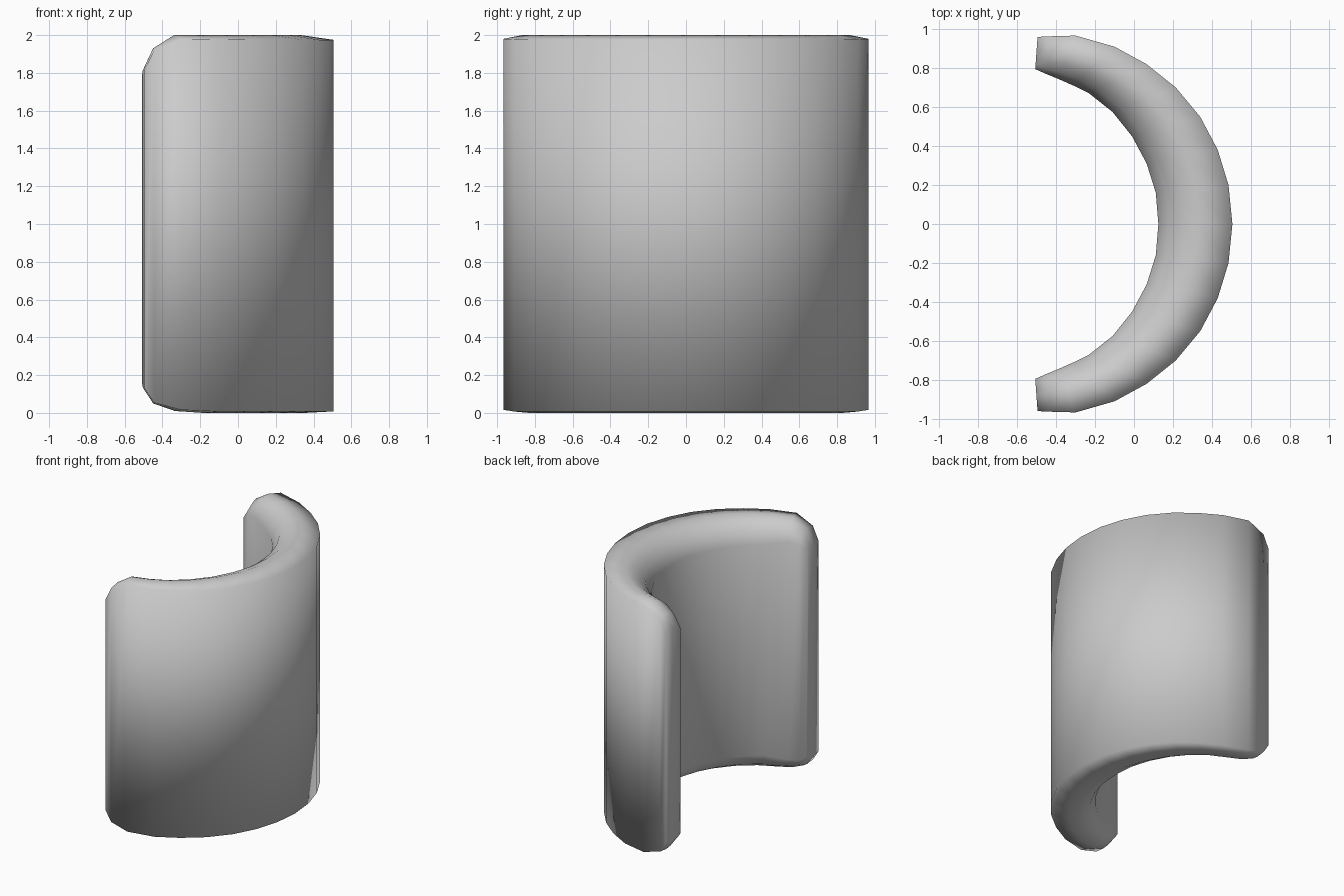
import bpy
import bmesh

if "Cube" in bpy.data.objects:
    bpy.data.objects.remove(bpy.data.objects["Cube"])

# Plan of one half: outer point, inner point, top and bottom heights, rim rounding
stations = [
    ((0.505, 0.00), (0.125, 0.00), 2.00, 0.00, 1.0),
    ((0.485, 0.20), (0.112, 0.16), 2.00, 0.00, 1.0),
    ((0.43, 0.38), (0.065, 0.31), 2.00, 0.00, 1.0),
    ((0.34, 0.55), (-0.01, 0.45), 2.00, 0.00, 1.0),
    ((0.215, 0.70), (-0.11, 0.575), 2.00, 0.00, 1.0),
    ((0.065, 0.82), (-0.23, 0.67), 2.00, 0.00, 1.0),
    ((-0.10, 0.91), (-0.31, 0.71), 2.00, 0.00, 0.9),
    ((-0.30, 0.967), (-0.385, 0.743), 2.00, 0.01, 0.8),
    ((-0.445, 0.963), (-0.455, 0.772), 1.93, 0.05, 0.5),
    ((-0.495, 0.96), (-0.507, 0.795), 1.82, 0.13, 0.15),
]

# Rim profiles: position from inner (0) to outer (1) wall, and depth below the rim
top_rim = [(1.0, 0.025), (0.55, 0.0), (0.35, 0.025), (0.14, 0.08), (0.0, 0.18)]
bottom_rim = [(0.0, 0.14), (0.14, 0.055), (0.35, 0.015), (0.6, 0.0), (1.0, 0.008)]


def section(bm, station, side):
    outer, inner, top, bottom, r = station
    pts = [(t, top - d * r) for t, d in top_rim]
    pts += [(t, bottom + d * r) for t, d in bottom_rim]
    return [bm.verts.new((inner[0] + (outer[0] - inner[0]) * t,
                          side * (inner[1] + (outer[1] - inner[1]) * t), z))
            for t, z in pts]


# Curved shell: sweep the section along the arc and cap both ends
bm = bmesh.new()
loops = [section(bm, s, -1) for s in reversed(stations[1:])]
loops += [section(bm, s, 1) for s in stations]
for a, b in zip(loops, loops[1:]):
    n = len(a)
    for i in range(n):
        j = (i + 1) % n
        bm.faces.new((a[i], a[j], b[j], b[i]))

# End caps as strips between outer and inner edges
for loop in (loops[0], loops[-1]):
    n = len(loop)
    for i in range(n // 2 - 1):
        bm.faces.new((loop[i], loop[i + 1], loop[n - 2 - i], loop[n - 1 - i]))

bmesh.ops.recalc_face_normals(bm, faces=bm.faces)
for f in bm.faces:
    f.smooth = True
mesh = bpy.data.meshes.new("curved_shell")
bm.to_mesh(mesh)
bm.free()
shell = bpy.data.objects.new("curved_shell", mesh)
bpy.context.collection.objects.link(shell)
